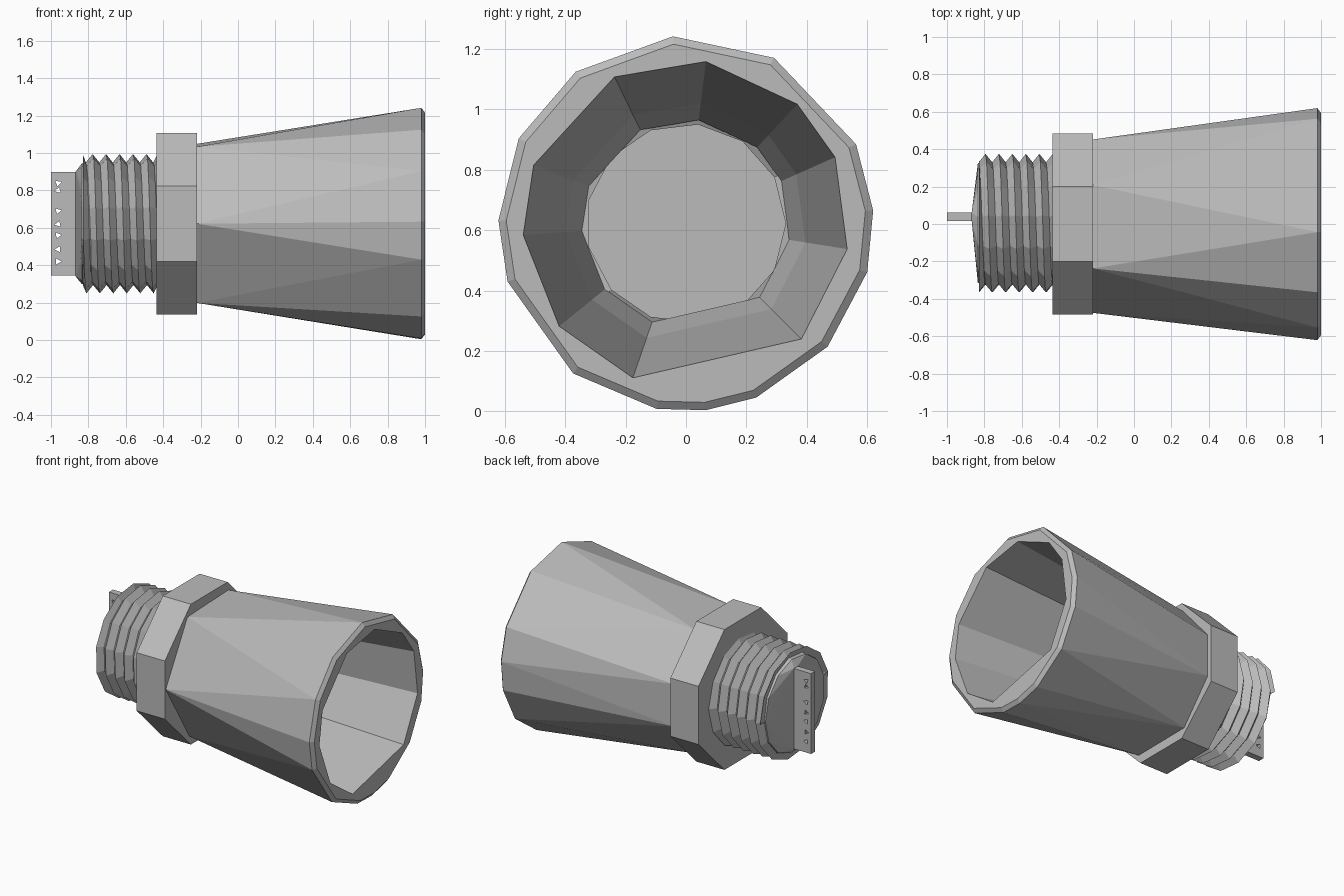
import bpy, bmesh, math

if "Cube" in bpy.data.objects:
    bpy.data.objects.remove(bpy.data.objects["Cube"])

CZ = 0.622  # height of the long axis

grey = bpy.data.materials.new("plain grey")
grey.diffuse_color = (0.5, 0.5, 0.5, 1)
grey.use_nodes = True
grey.node_tree.nodes["Principled BSDF"].inputs["Base Color"].default_value = grey.diffuse_color


def finish(bm, name, recalc=True):
    if recalc:
        bmesh.ops.recalc_face_normals(bm, faces=bm.faces)
    me = bpy.data.meshes.new(name)
    bm.to_mesh(me)
    bm.free()
    ob = bpy.data.objects.new(name, me)
    bpy.context.collection.objects.link(ob)
    me.materials.append(grey)
    return ob


def ring(bm, x, r, angles):
    angles = sorted(a % 360 for a in angles)
    return [(a, bm.verts.new((x, r * math.cos(math.radians(a)),
                              CZ + r * math.sin(math.radians(a))))) for a in angles]


def bridge(bm, A, B):
    """Skin two rings that may have different numbers of corners."""
    na, nb = len(A), len(B)
    if na == nb and all(abs(p[0] - q[0]) < 0.01 for p, q in zip(A, B)):
        for i in range(na):
            k = (i + 1) % na
            bm.faces.new((A[i][1], A[k][1], B[k][1], B[i][1]))
        return
    ang = lambda R, i: R[i % len(R)][0] + 360 * (i // len(R))
    i = j = 0
    while i < na or j < nb:
        # advance along the ring whose next edge middle comes first
        ma = (ang(A, i) + ang(A, i + 1)) / 2 if i < na else 1e9
        mb = (ang(B, j) + ang(B, j + 1)) / 2 if j < nb else 1e9
        a, b = A[i % na][1], B[j % nb][1]
        if ma <= mb:
            i += 1
            bm.faces.new((a, A[i % na][1], b))
        else:
            j += 1
            bm.faces.new((a, B[j % nb][1], b))


def skin(name, rows, closed=False):
    bm = bmesh.new()
    rings = [ring(bm, *row) for row in rows]
    for a, b in zip(rings, rings[1:]):
        bridge(bm, a, b)
    if closed:
        bridge(bm, rings[-1], rings[0])
    return finish(bm, name)


# corner angles of the uneven low-poly rings
RIM = [94, 62, 25, 4, -15, -41, -68, -84, -99, -127, -162, 179, 153, 126]
BASE = [180, 120, 64, 18, -18, -62, -117]
BORE = [83, 116, 159, 184, 219, 251, 315, 351, 24, 47]
OCT = [22.5 + 45 * i for i in range(8)]

# flared hollow body with a chamfered rim
skin("flared_body", [(-0.22, 0.475, BASE), (0.98, 0.621, RIM), (1.0, 0.595, RIM),
                     (1.0, 0.54, BORE), (-0.22, 0.40, BORE)], closed=True)

# eight-sided collar
skin("collar", [(-0.435, 0.345, BORE), (-0.435, 0.525, OCT), (-0.22, 0.525, OCT),
                (-0.22, 0.40, BORE)], closed=True)

# helical thread
bm = bmesh.new()
N, PITCH, X0, X1 = 13, 0.072, -0.83, -0.43
count = N * 8
clamp = lambda x: min(max(x, X0), X1)
roots, peaks = [], []
for n in range(count):
    a = 2 * math.pi * n / N
    x = X0 - PITCH + PITCH * n / N
    for lst, dx, r in ((roots, 0, 0.33), (peaks, PITCH / 2, 0.375)):
        lst.append(bm.verts.new((clamp(x + dx), r * math.cos(a), CZ + r * math.sin(a))))
for n in range(count - 1):
    quads = [(roots[n], peaks[n], peaks[n + 1], roots[n + 1])]
    if n + 1 + N < count:
        quads.append((peaks[n], roots[n + N], roots[n + 1 + N], peaks[n + 1]))
    for q in quads:
        xs = [v.co.x for v in q]
        if max(xs) - min(xs) > 1e-5:
            bm.faces.new(q)
bmesh.ops.delete(bm, geom=[v for v in bm.verts if not v.link_faces], context='VERTS')
finish(bm, "screw_thread")

# end cap tapering to the tab
bm = bmesh.new()
ring(bm, -0.785, 0.335, [360 * i / 13 for i in range(13)])
ring(bm, -0.835, 0.325, [360 * i / 13 for i in range(13)])
for y in (-0.2, 0.2):
    for z in (0.42, 0.82):
        bm.verts.new((-0.845, y, z))
for y in (0.018, 0.06):
    for z in (0.34, 0.9):
        bm.verts.new((-0.868, y, z))
bmesh.ops.convex_hull(bm, input=bm.verts)
finish(bm, "end_cap")

# flat end tab
bm = bmesh.new()
bmesh.ops.create_cube(bm, size=1)
for v in bm.verts:
    v.co = (-0.925 + v.co.x * 0.15, 0.039 + v.co.y * 0.044, 0.622 + v.co.z * 0.555)
tab = finish(bm, "end_tab")

# small three-cornered holes in the tab
bm = bmesh.new()
for k, z in enumerate((0.42, 0.485, 0.56, 0.62, 0.69, 0.80, 0.84)):
    corners = [2 * math.pi * i / 3 + k * 1.1 for i in range(3)]
    lo, hi = [[bm.verts.new((-0.962 + 0.02 * math.cos(a), y, z + 0.018 * math.sin(a)))
               for a in corners] for y in (-0.05, 0.13)]
    bm.faces.new(lo)
    bm.faces.new(hi[::-1])
    for i in range(3):
        j = (i + 1) % 3
        bm.faces.new((lo[i], hi[i], hi[j], lo[j]))
cutter = finish(bm, "hole_cutter")
cutter.hide_render = True
cutter.hide_viewport = True
mod = tab.modifiers.new("holes", 'BOOLEAN')
mod.operation = 'DIFFERENCE'
mod.object = cutter
mod.solver = 'EXACT'
